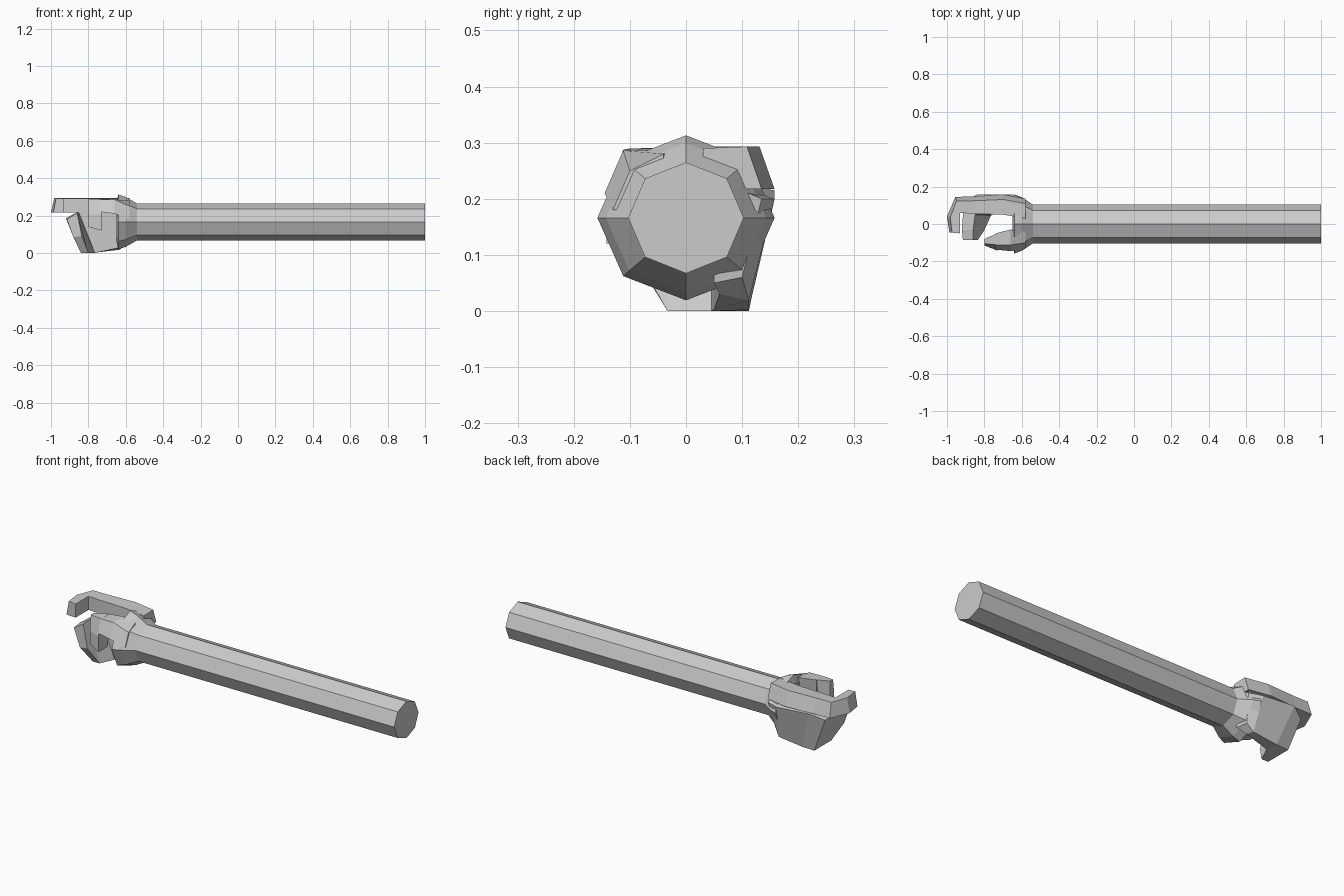
import bpy, bmesh, math


def loft(name, rings):
    """Skin a list of equal-length point rings and cap both ends."""
    bm = bmesh.new()
    vs = [[bm.verts.new(p) for p in r] for r in rings]
    n = len(rings[0])
    for a, b in zip(vs, vs[1:]):
        for i in range(n):
            j = (i + 1) % n
            bm.faces.new((a[i], a[j], b[j], b[i]))
    bm.faces.new(vs[0])
    bm.faces.new(vs[-1])
    bmesh.ops.recalc_face_normals(bm, faces=bm.faces)
    me = bpy.data.meshes.new(name)
    bm.to_mesh(me)
    bm.free()
    ob = bpy.data.objects.new(name, me)
    bpy.context.collection.objects.link(ob)
    return ob


def octagon(x, ry, rz):
    return [(x, ry * math.cos(i * math.pi / 4), 0.166 + rz * math.sin(i * math.pi / 4))
            for i in range(8)]


def at_x(x, *yz):
    return [(x, y, z) for y, z in yz]


# Octagonal arm flaring into a wrist with a dished end
loft("arm_and_wrist", [octagon(1.0, 0.103, 0.099), octagon(-0.54, 0.103, 0.099),
                       octagon(-0.60, 0.143, 0.133), octagon(-0.64, 0.158, 0.147),
                       octagon(-0.65, 0.11, 0.105), octagon(-0.63, 0.05, 0.05)])

# Upper hooked finger: plan stations of inner and outer edge
stations = [((-0.58, 0.03), (-0.58, 0.135)), ((-0.70, 0.05), (-0.70, 0.158)),
            ((-0.86, 0.055), (-0.86, 0.147)), ((-0.93, 0.06), (-0.955, 0.145)),
            ((-0.93, 0.02), (-1.0, 0.04)), ((-0.93, -0.05), (-0.987, -0.045))]
rings = []
for (ix, iy), (ox, oy) in stations:
    t = 0.25
    rings.append([(ix, iy, 0.217), (ix, iy, 0.29),
                  (ox + t * (ix - ox), oy + t * (iy - oy), 0.293), (ox, oy, 0.217)])
loft("upper_finger", rings)

# Lower finger: back palm wall turning into a slanted claw
loft("lower_finger", [
    [(-0.58, 0.05, 0.05), (-0.58, 0.05, 0.235), (-0.58, 0.135, 0.20), (-0.60, 0.10, 0.06)],
    [(-0.63, 0.06, 0.03), (-0.65, 0.05, 0.235), (-0.65, 0.158, 0.20), (-0.63, 0.112, 0.018)],
    [(-0.755, 0.05, 0.003), (-0.80, 0.05, 0.225), (-0.84, 0.158, 0.215), (-0.77, 0.112, 0.002)],
    [(-0.765, 0.045, 0.0), (-0.85, 0.05, 0.215), (-0.91, 0.12, 0.185), (-0.84, 0.112, 0.0)],
    [(-0.80, -0.033, 0.0), (-0.86, -0.033, 0.218), (-0.92, -0.033, 0.185), (-0.84, -0.033, 0.0)],
    [(-0.835, -0.085, 0.09), (-0.86, -0.085, 0.215), (-0.915, -0.085, 0.18), (-0.88, -0.085, 0.085)]])

# Thumb bar and its drooping tip
loft("thumb", [
    at_x(-0.58, (-0.04, 0.19), (-0.04, 0.28), (-0.10, 0.25), (-0.13, 0.18)),
    at_x(-0.66, (-0.05, 0.21), (-0.03, 0.288), (-0.112, 0.286), (-0.145, 0.21)),
    at_x(-0.74, (-0.05, 0.22), (-0.05, 0.29), (-0.112, 0.287), (-0.137, 0.22))])
loft("thumb_tip", [
    at_x(-0.73, (-0.06, 0.12), (-0.05, 0.29), (-0.112, 0.287), (-0.142, 0.205), (-0.142, 0.12)),
    at_x(-0.80, (-0.08, 0.14), (-0.08, 0.29), (-0.105, 0.289), (-0.115, 0.205), (-0.115, 0.14))])
